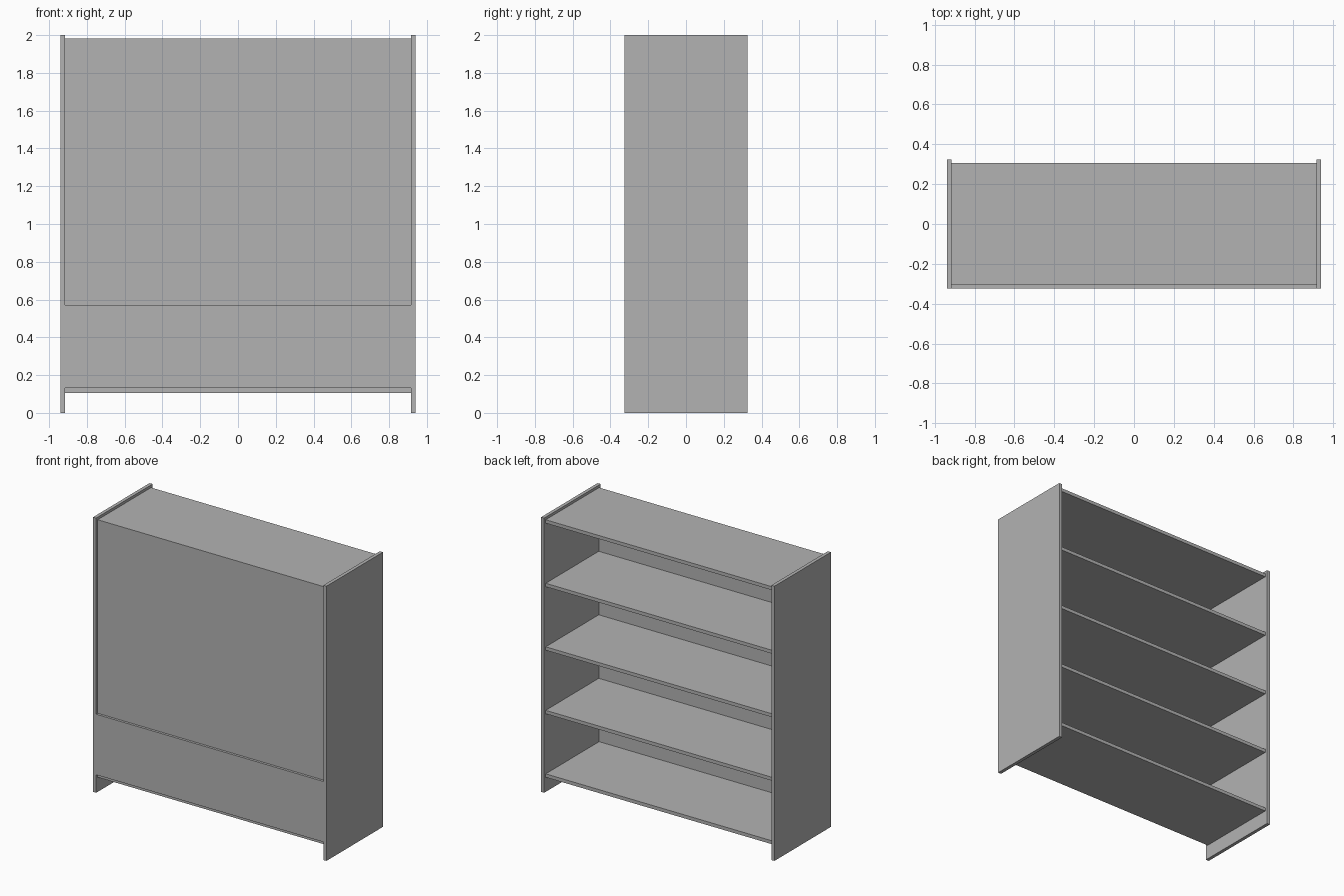
import bpy
import bmesh

cube = bpy.data.objects.get("Cube")
if cube:
    bpy.data.objects.remove(cube, do_unlink=True)

# Single plain grey
grey = bpy.data.materials.new("plain_grey")
grey.use_nodes = True
colour = (0.45, 0.45, 0.45, 1)
grey.diffuse_color = colour
grey.node_tree.nodes["Principled BSDF"].inputs["Base Color"].default_value = colour


def box(name, low, high):
    """Make a flat-faced board between two opposite corners."""
    bm = bmesh.new()
    bmesh.ops.create_cube(bm, size=1)
    for v in bm.verts:
        v.co = [(a + b) / 2 + c * (b - a) for a, b, c in zip(low, high, v.co)]
    mesh = bpy.data.meshes.new(name)
    bm.to_mesh(mesh)
    bm.free()
    mesh.materials.append(grey)
    obj = bpy.data.objects.new(name, mesh)
    bpy.context.collection.objects.link(obj)
    return obj


HEIGHT = 2.0
OUTER, INNER = 0.94, 0.915      # half widths outside and inside the sides
DEPTH, SHELF = 0.325, 0.307     # half depths of sides and shelves
BOARD = 0.025
SHEET = 0.004
BOTTOM, TOP = 0.131, 1.981      # upper faces of lowest and highest shelf
LEDGE = 0.572
COUNT = 5

# Side panels
box("left_side", (INNER, -DEPTH, 0), (OUTER, DEPTH, HEIGHT))
box("right_side", (-OUTER, -DEPTH, 0), (-INNER, DEPTH, HEIGHT))

# Evenly spaced shelves; inner ones stop against the thin sheet
for i in range(COUNT):
    z = BOTTOM + (TOP - BOTTOM) * i / (COUNT - 1)
    front = -SHELF if i in (0, COUNT - 1) else -SHELF + SHEET
    box(f"shelf_{i + 1}", (-INNER, front, z - BOARD), (INNER, SHELF, z))

# Thin upper sheet and thicker lower board closing the front
box("upper_panel", (-INNER, -SHELF, LEDGE - BOARD), (INNER, -SHELF + SHEET, TOP - BOARD))
box("lower_panel", (-INNER, -DEPTH, BOTTOM), (INNER, -SHELF, LEDGE))
